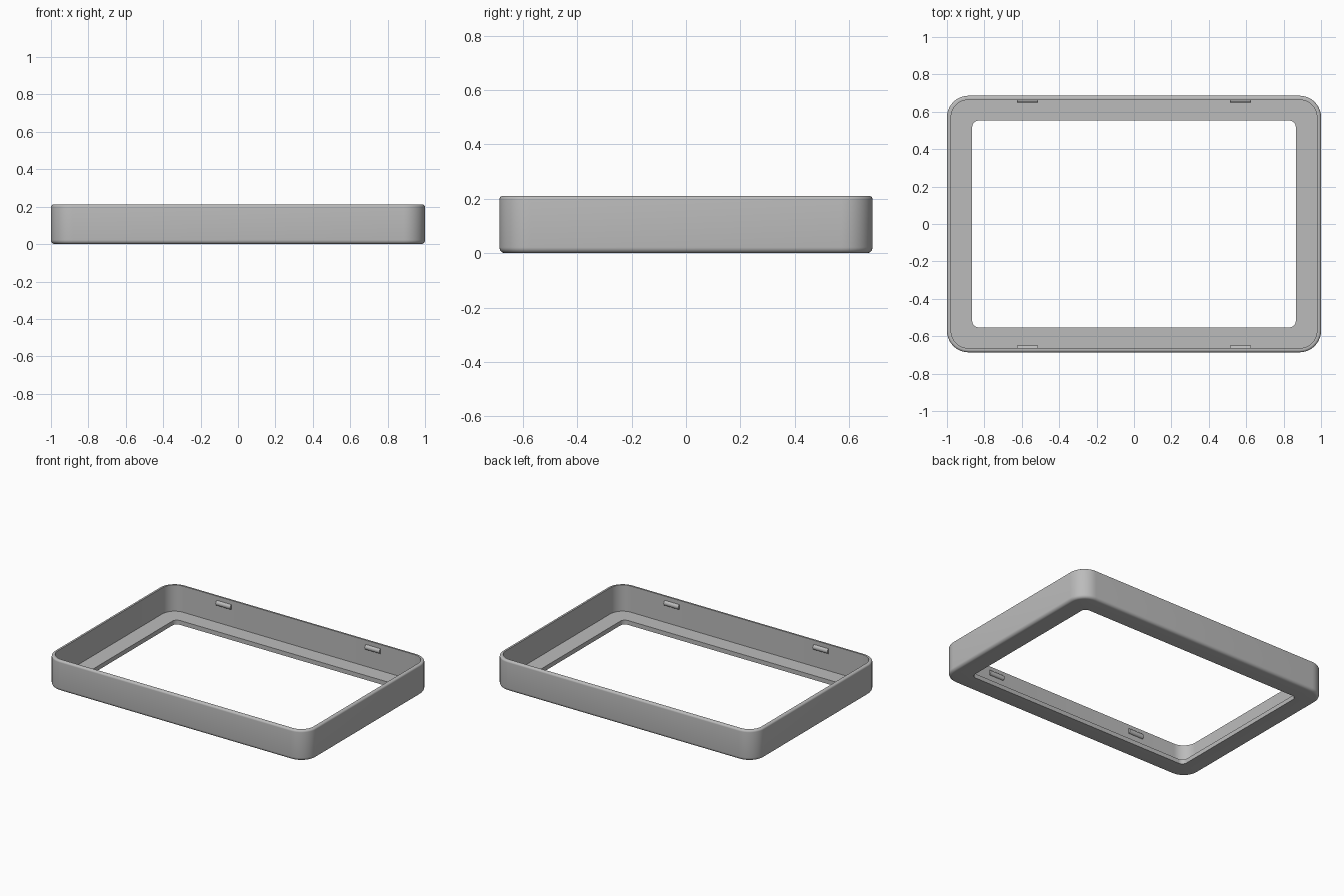
import bpy, bmesh, math

cube = bpy.data.objects.get("Cube")
if cube:
    bpy.data.objects.remove(cube)

HX, HY, H = 1.0, 0.686, 0.211       # half length, half width, height
CORNER, WALL, FLOOR = 0.115, 0.022, 0.03
OPEN_X, OPEN_Y, OPEN_R = 0.865, 0.553, 0.035
STEPS = 10

grey = bpy.data.materials.new("plain grey")
grey.use_nodes = True
colour = (0.5, 0.5, 0.5, 1)
grey.diffuse_color = colour
grey.node_tree.nodes["Principled BSDF"].inputs["Base Color"].default_value = colour


def finish(bm, name):
    bmesh.ops.recalc_face_normals(bm, faces=bm.faces)
    mesh = bpy.data.meshes.new(name)
    bm.to_mesh(mesh)
    bm.free()
    mesh.materials.append(grey)
    obj = bpy.data.objects.new(name, mesh)
    bpy.context.collection.objects.link(obj)
    bpy.ops.object.select_all(action='DESELECT')
    obj.select_set(True)
    bpy.context.view_layer.objects.active = obj
    bpy.ops.object.shade_smooth_by_angle(angle=math.radians(30))
    return obj


def rounded_loop(bm, hx, hy, r, z):
    """Ring of vertices around a rounded rectangle."""
    ring = []
    for q, (sx, sy) in enumerate([(1, 1), (-1, 1), (-1, -1), (1, -1)]):
        for i in range(STEPS + 1):
            a = math.pi / 2 * (q + i / STEPS)
            ring.append(bm.verts.new((sx * (hx - r) + r * math.cos(a),
                                      sy * (hy - r) + r * math.sin(a), z)))
    return ring


def fillet(r, z, start, n=6):
    """Quarter round on the outer wall as (inset, height) pairs."""
    angles = [start + math.pi / 2 * i / n for i in range(n + 1)]
    return [(r + r * math.cos(a), z + r * math.sin(a)) for a in angles]


# Bezel: wall section swept around, then the floor opening
LOW, TOP = 0.022, 0.013
section = fillet(LOW, LOW, math.pi / 2 * 3)[::-1]
section = [(i if i <= LOW else 2 * LOW - i, z) for i, z in section]
section.sort(key=lambda p: p[1])
upper = fillet(TOP, H - TOP, math.pi / 2)[::-1]
section += upper + [(WALL, H), (WALL, FLOOR)]

bm = bmesh.new()
loops = [rounded_loop(bm, HX - i, HY - i, CORNER - i, z) for i, z in section]
loops += [rounded_loop(bm, OPEN_X, OPEN_Y, OPEN_R, z) for z in (FLOOR, 0)]
for a, b in zip(loops, loops[1:] + loops[:1]):
    for k in range(len(a)):
        m = (k + 1) % len(a)
        bm.faces.new((a[k], a[m], b[m], b[k]))
finish(bm, "bezel_frame")


# Snap clips: rounded ridges along the inside of the long walls
def clip(name, x, side):
    bm = bmesh.new()
    wall_y, half, n = HY - WALL, 0.056, 10
    ends = []
    for px in (x - half, x + half):
        ring = []
        for i in range(n + 1):
            a = math.pi * i / n
            ring.append(bm.verts.new((px, side * (wall_y - 0.015 * math.sin(a)),
                                      0.165 + 0.017 * math.cos(a))))
        ends.append(ring)
        bm.faces.new(ring)
    for k in range(n):
        bm.faces.new((ends[0][k], ends[0][k + 1], ends[1][k + 1], ends[1][k]))
    bm.faces.new((ends[0][0], ends[0][n], ends[1][n], ends[1][0]))
    finish(bm, name)


for side, row in ((-1, "front"), (1, "back")):
    for x, hand in ((-0.57, "right"), (0.57, "left")):
        clip(f"{row}_{hand}_clip", x, side)
